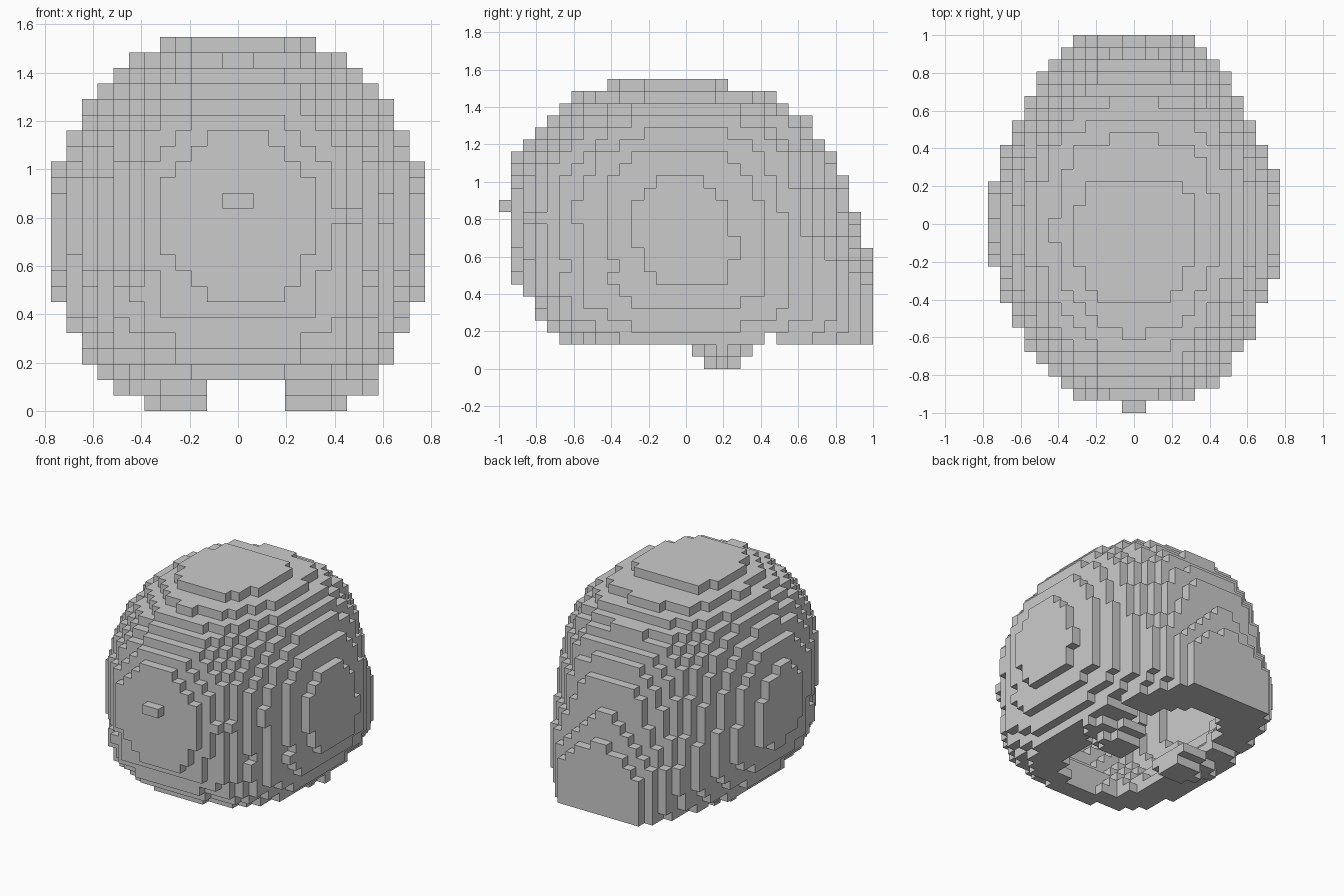
import bpy
import bmesh
from math import sqrt
from mathutils import Vector

cube = bpy.data.objects.get("Cube")
if cube:
    bpy.data.objects.remove(cube)

V = 2 / 31   # edge of one block

grey = bpy.data.materials.new("plain grey")
grey.use_nodes = True
grey.diffuse_color = (0.6, 0.6, 0.6, 1)
grey.node_tree.nodes["Principled BSDF"].inputs["Base Color"].default_value = grey.diffuse_color


def block_object(name, cells):
    """Skin a set of blocks, keeping only the outer faces, and merge flat areas."""
    bm = bmesh.new()
    corners = {}

    def vert(p):
        key = tuple(round(2 * c) for c in p)
        if key not in corners:
            corners[key] = bm.verts.new(p * V)
        return corners[key]

    for cell in cells:
        centre = Vector((cell[0] + 0.5, cell[1], cell[2] + 0.5))
        for axis in range(3):
            for sign in (-1, 1):
                near = list(cell)
                near[axis] += sign
                if tuple(near) in cells:
                    continue
                n, u = Vector((0, 0, 0)), Vector((0, 0, 0))
                n[axis] = sign / 2
                u[(axis + 1) % 3] = 0.5
                w = n.cross(u) * 2
                bm.faces.new([vert(centre + n + a * u + b * w)
                              for a, b in ((-1, -1), (1, -1), (1, 1), (-1, 1))])
    bmesh.ops.dissolve_limit(bm, angle_limit=0.01, verts=bm.verts[:], edges=bm.edges[:])
    bm.normal_update()
    mesh = bpy.data.meshes.new(name)
    bm.to_mesh(mesh)
    bm.free()
    mesh.materials.append(grey)
    obj = bpy.data.objects.new(name, mesh)
    bpy.context.collection.objects.link(obj)


def arc(t, power=2):
    """Height of a rounded arch; a higher power makes it squarer."""
    return max(0, 1 - abs(t) ** power) ** (1 / power)


def outer(x, y, k):
    """Domed outside: leaning egg with a straight skirt low at the back."""
    s = arc((k - 11) / 12.95)
    front = 15.5 * s - 0.1 * (12.4 - k)
    if k > 10:
        lean = 1.35 if k < 20 else 1.1 if k < 23 else 2
        back = 15.5 * s - lean
    else:
        back = 14.6 + 0.45 * (10 - k)
    if not max(-14, -front) <= y <= min(15, back):
        return False
    # The widest line leans forward towards the top
    widest = 0.12 * (11 - k)
    d = abs(y - widest)
    if y < widest:
        reach = front + widest
        power = 2 + 0.25 * max(0, 8 - k)    # squarer low at the front
    else:
        reach = back - widest
        power = 2 + 0.15 * max(0, k - 15)   # squarer high at the back
    taper = 0.1 * max(0, min(d, 7, 15 - d)) * max(0, 1 - abs(k - 11) / 10)
    half_width = 12.3 * arc((k - 11) / 13.05) * arc(d / reach, power) - taper
    return abs(x - 0.1) <= half_width


def hollow(x, y, k):
    """Cavity that opens downward, with steep lower walls."""
    if k > 20:
        return False
    s = arc((k - 11) / 10.5)
    back = 11.6 if k < 11 else 11.6 * s
    reach = max(8.5, 11.8 * s) if y < 0 and k < 11 else 11.8 * s if y < 0 else back
    width = max(5.5, 9.3 * s) if 1 < k < 11 else max(2.5, 9.3 * s)
    return abs(y) < reach and abs(x) <= width * arc(y / reach, 2.4)


# Main shell, with a narrow slot across the bottom rim
shell = set()
for k in range(2, 24):
    for i in range(-13, 13):
        for j in range(-15, 16):
            x = i + 0.5
            slot = k == 2 and j == 7
            if outer(x, j, k) and not hollow(x, j, k) and not slot:
                shell.add((i, j, k))
block_object("shell", shell)


def lobe(name, side, upper_tip, lower_tip):
    """Rounded two-step lobe hanging below the rim."""
    cells = set()
    for k, tip, half in ((1, upper_tip, 2), (0, lower_tip, 1)):
        for j in range(-half, half + 1):
            for n in range(3 if side > 0 else 2, tip - max(0, 2 * abs(j) - 1)):
                cells.add((n if side > 0 else -1 - n, j + 3, k))
    block_object(name, cells)


lobe("left_lobe", 1, 9, 7)
lobe("right_lobe", -1, 8, 6)

# Small knob on the front
block_object("front_knob", {(i, -15, 13) for i in (-1, 0)})
